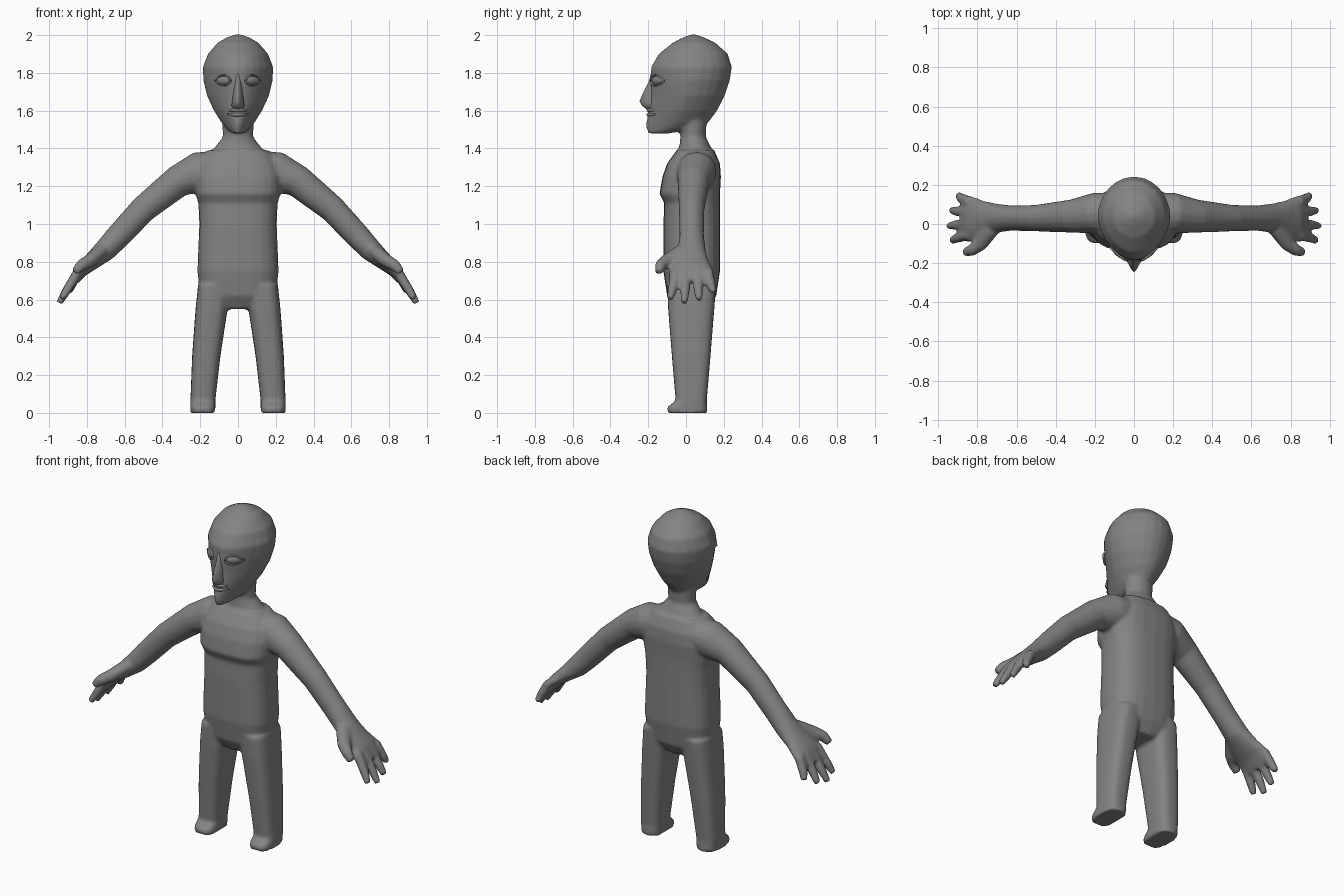
import bpy, bmesh
from math import sin, cos, pi, radians
from mathutils import Vector, Matrix

if "Cube" in bpy.data.objects:
    bpy.data.objects.remove(bpy.data.objects["Cube"])

skin_grey = bpy.data.materials.new("skin_grey")
skin_grey.use_nodes = True
GREY = (0.23, 0.23, 0.23, 1)
skin_grey.diffuse_color = GREY
bsdf = next(n for n in skin_grey.node_tree.nodes if n.type == 'BSDF_PRINCIPLED')
bsdf.inputs["Base Color"].default_value = GREY
bsdf.inputs["Roughness"].default_value = 0.7


def power(value, p):
    """Superellipse term that keeps its sign."""
    return (abs(value) ** (2 / p)) * (1 if value >= 0 else -1)


def loft(bm, rings):
    """Skin a closed, capped surface over rings of points."""
    loops = [[bm.verts.new(co) for co in ring] for ring in rings]
    n = len(loops[0])
    for a, b in zip(loops, loops[1:]):
        for i in range(n):
            j = (i + 1) % n
            bm.faces.new((a[i], a[j], b[j], b[i]))
    bm.faces.new(loops[0])
    bm.faces.new(loops[-1])


def column(bm, levels, p=2, n=24, cx=0, side=1):
    """Horizontal rings from (z, half width, front y, back y, front taper, x shift)."""
    rings = []
    for z, rx, y0, y1, taper, dx in levels:
        ring = []
        for i in range(n):
            a = 2 * pi * i / n
            narrow = 1 - taper * max(0, -sin(a))
            x = cx + dx + rx * power(cos(a), p) * narrow
            y = (y0 + y1) / 2 + (y1 - y0) / 2 * power(sin(a), p)
            ring.append(Vector((x * side, y, z)))
        rings.append(ring)
    loft(bm, rings)


def tube(bm, path, side=1, hint=(0, 1, 0), n=12):
    """Rings square to a path of (x, y, z, half width along hint, half thickness)."""
    pts = [Vector(q[:3]) for q in path]
    rings = []
    for i, q in enumerate(path):
        t = (pts[min(i + 1, len(pts) - 1)] - pts[max(i - 1, 0)]).normalized()
        u = Vector(hint)
        u = (u - t * u.dot(t)).normalized()
        v = t.cross(u)
        ring = []
        for k in range(n):
            a = 2 * pi * k / n
            co = pts[i] + u * q[3] * cos(a) + v * q[4] * sin(a)
            ring.append(Vector((co.x * side, co.y, co.z)))
        rings.append(ring)
    loft(bm, rings)


def finish(bm, name, angle=60):
    bmesh.ops.recalc_face_normals(bm, faces=bm.faces)
    mesh = bpy.data.meshes.new(name)
    bm.to_mesh(mesh)
    bm.free()
    mesh.materials.append(skin_grey)
    mesh.shade_smooth()
    obj = bpy.data.objects.new(name, mesh)
    bpy.context.collection.objects.link(obj)
    return obj


# Torso and neck
body = bmesh.new()
column(body, [
    (0.55, 0.09, -0.06, 0.12, 0, 0),
    (0.62, 0.20, -0.10, 0.16, 0, 0),
    (0.75, 0.215, -0.12, 0.18, 0, 0),
    (1.00, 0.205, -0.12, 0.18, 0, 0),
    (1.11, 0.21, -0.115, 0.18, 0, 0),
    (1.16, 0.225, -0.14, 0.18, 0, 0),
    (1.25, 0.23, -0.125, 0.185, 0, 0),
    (1.32, 0.21, -0.10, 0.18, 0, 0),
    (1.39, 0.16, -0.05, 0.15, 0, 0)], p=2.7)
column(body, [
    (1.35, 0.17, -0.07, 0.16, 0, 0),
    (1.41, 0.12, -0.035, 0.13, 0, 0),
    (1.46, 0.08, -0.03, 0.105, 0, 0),
    (1.56, 0.085, -0.03, 0.11, 0, 0)])

# Head, narrowing to the face and chin
column(body, [
    (1.48, 0.03, -0.20, -0.09, 0.2, 0),
    (1.505, 0.062, -0.21, 0.07, 0.35, 0),
    (1.54, 0.09, -0.21, 0.12, 0.4, 0),
    (1.60, 0.128, -0.20, 0.165, 0.35, 0),
    (1.68, 0.165, -0.188, 0.205, 0.3, 0),
    (1.76, 0.184, -0.188, 0.232, 0.25, 0),
    (1.83, 0.187, -0.185, 0.243, 0.18, 0),
    (1.90, 0.160, -0.145, 0.222, 0.1, 0),
    (1.96, 0.108, -0.07, 0.155, 0, 0),
    (1.99, 0.055, -0.01, 0.09, 0, 0),
    (2.004, 0.012, 0.03, 0.05, 0, 0)])

fingers = [  # knuckle y, then tip
    (0.115, 0.897, 0.148, 0.637),
    (0.060, 0.935, 0.070, 0.598),
    (0.000, 0.947, -0.010, 0.582),
    (-0.055, 0.932, -0.085, 0.605)]

for s in (1, -1):
    # Leg with a short foot
    column(body, [
        (0.00, 0.066, -0.10, 0.112, 0, 0),
        (0.03, 0.066, -0.10, 0.112, 0, 0),
        (0.065, 0.066, -0.055, 0.11, 0, 0),
        (0.30, 0.075, -0.075, 0.13, 0, -0.018),
        (0.55, 0.085, -0.095, 0.15, 0, -0.046),
        (0.68, 0.085, -0.10, 0.16, 0, -0.06)], p=3, cx=0.186, side=s)
    # Arm running into a flat palm
    tube(body, [
        (0.08, 0.06, 1.31, 0.10, 0.08),
        (0.20, 0.055, 1.275, 0.105, 0.11),
        (0.32, 0.04, 1.225, 0.085, 0.085),
        (0.50, 0.03, 1.08, 0.068, 0.072),
        (0.63, 0.03, 0.94, 0.065, 0.067),
        (0.705, 0.03, 0.86, 0.075, 0.06),
        (0.77, 0.02, 0.805, 0.10, 0.047),
        (0.83, 0.025, 0.755, 0.118, 0.037),
        (0.875, 0.03, 0.695, 0.118, 0.026)], side=s, n=16)
    # Fingers and thumb
    for base, x, y, z in fingers:
        tube(body, [
            (0.84, base, 0.755, 0.028, 0.028),
            ((0.87 + x) / 2, (base + y) / 2, (0.71 + z) / 2, 0.026, 0.025),
            (x, y, z, 0.018, 0.018)], side=s)
    tube(body, [
        (0.73, -0.02, 0.85, 0.05, 0.04),
        (0.785, -0.10, 0.805, 0.04, 0.036),
        (0.83, -0.135, 0.78, 0.03, 0.032),
        (0.865, -0.145, 0.745, 0.022, 0.022)], side=s)

skin = finish(body, "body")
remesh = skin.modifiers.new("one_skin", 'REMESH')
remesh.mode = 'VOXEL'
remesh.voxel_size = 0.01
remesh.use_smooth_shade = True
soften = skin.modifiers.new("soften", 'SMOOTH')
soften.factor = 0.5
soften.iterations = 5

# Nose: thin bridge, wide pointed tip
nose = bmesh.new()
column(nose, [
    (1.605, 0.018, -0.205, -0.15, 0.3, 0),
    (1.625, 0.034, -0.232, -0.15, 0.5, 0),
    (1.65, 0.032, -0.246, -0.15, 0.6, 0),
    (1.70, 0.024, -0.225, -0.15, 0.5, 0),
    (1.76, 0.018, -0.195, -0.15, 0.3, 0),
    (1.80, 0.012, -0.185, -0.15, 0.2, 0)], n=12)
finish(nose, "nose")

# Eyes with almond lids, set on the curve of the face
eyes, lids = bmesh.new(), bmesh.new()
for s in (1, -1):
    place = (Matrix.Translation((0.079 * s, -0.152, 1.76))
             @ Matrix.Rotation(radians(40) * s, 4, 'Z')
             @ Matrix.Diagonal((0.044, 0.014, 0.023, 1)))
    bmesh.ops.create_uvsphere(eyes, u_segments=16, v_segments=10, radius=1, matrix=place)
    for height in (0.03, -0.024):
        path = []
        for i in range(9):
            t = i / 4 - 1
            arch = 1 - t * t
            path.append((0.079 + 0.041 * t - 0.006 * arch,
                         -0.150 + 0.034 * t - 0.012 * arch,
                         1.758 + height * arch, 0.005, 0.008))
        tube(lids, path, side=s, hint=(0, 0, 1), n=8)
finish(eyes, "eyes")
finish(lids, "eyelids")

# Lips: two bows meeting in a thin line
lips = bmesh.new()
for z, lift in ((1.600, 0.004), (1.581, -0.003)):
    path = []
    for i in range(9):
        t = i / 4 - 1
        arch = 1 - t * t
        path.append((0.052 * t, -0.157 - 0.041 * arch, z + lift * arch,
                     0.004 + 0.006 * arch, 0.005 + 0.007 * arch))
    tube(lips, path, hint=(0, 0, 1), n=8)
finish(lips, "lips")
